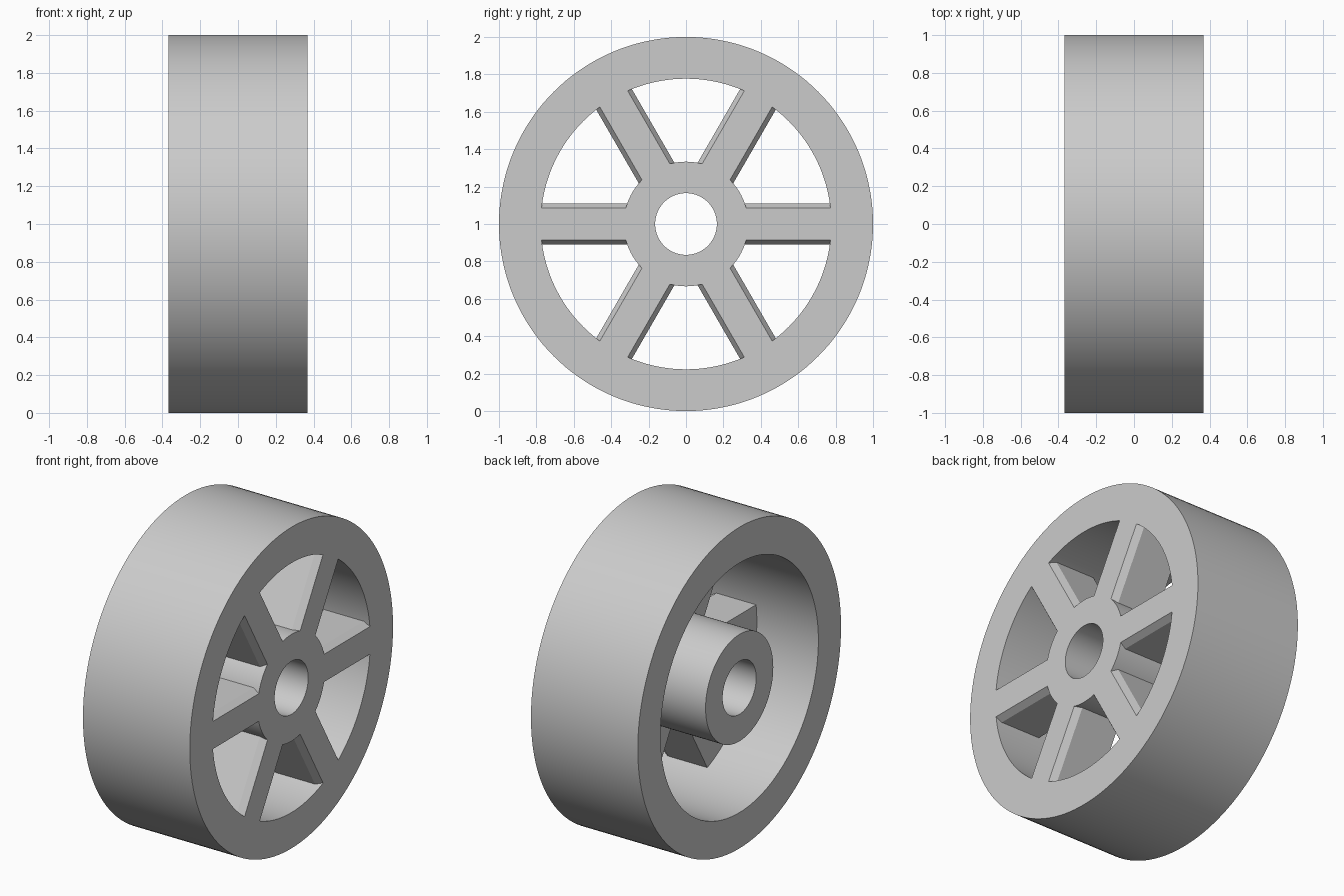
import bpy
import bmesh
import math
from mathutils import Matrix

HALF = 0.368          # half of the wheel width
RIM_IN, RIM_OUT = 0.777, 1.0
BORE, HUB_OUT = 0.165, 0.333
SEGMENTS = 144

cube = bpy.data.objects.get("Cube")
if cube:
    bpy.data.objects.remove(cube, do_unlink=True)

grey = bpy.data.materials.new("plain grey")
grey.use_nodes = True
color = (0.6, 0.6, 0.6, 1.0)
grey.diffuse_color = color
grey.node_tree.nodes["Principled BSDF"].inputs["Base Color"].default_value = color


def finish(bm, name):
    """Turn a bmesh into a grey object with the wheel centre at z = 1."""
    bmesh.ops.recalc_face_normals(bm, faces=bm.faces)
    mesh = bpy.data.meshes.new(name)
    bm.to_mesh(mesh)
    bm.free()
    mesh.materials.append(grey)
    obj = bpy.data.objects.new(name, mesh)
    obj.location.z = 1
    bpy.context.collection.objects.link(obj)
    return obj


def ring(name, inner, outer):
    """Lathe a rectangular profile around the x axis."""
    bm = bmesh.new()
    profile = [(-HALF, inner), (HALF, inner), (HALF, outer), (-HALF, outer)]
    loops = []
    for i in range(SEGMENTS):
        a = 2 * math.pi * i / SEGMENTS
        loops.append([bm.verts.new((x, r * math.cos(a), r * math.sin(a)))
                      for x, r in profile])
    for i, loop in enumerate(loops):
        after = loops[(i + 1) % SEGMENTS]
        for j in range(4):
            k = (j + 1) % 4
            bm.faces.new((loop[j], loop[k], after[k], after[j]))
    return finish(bm, name)


def spoke(name, angle):
    """Extrude a section with chamfered front edges from hub to rim."""
    bm = bmesh.new()
    wide, narrow = 0.11, 0.086
    back, bevel = HALF - 0.312, HALF - 0.04
    half_section = [(back, wide), (bevel, wide), (HALF, narrow)]
    section = half_section + [(x, -w) for x, w in reversed(half_section)]
    start, end = HUB_OUT - 0.022, RIM_IN + 0.005
    face = bm.faces.new([bm.verts.new((x, start, w)) for x, w in section])
    grown = bmesh.ops.extrude_face_region(bm, geom=[face], use_keep_orig=True)
    tip = [v for v in grown["geom"] if isinstance(v, bmesh.types.BMVert)]
    bmesh.ops.translate(bm, verts=tip, vec=(0, end - start, 0))
    bmesh.ops.rotate(bm, verts=bm.verts, matrix=Matrix.Rotation(angle, 3, "X"))
    return finish(bm, name)


# Rim and hub
round_parts = [ring("rim", RIM_IN, RIM_OUT), ring("hub", BORE, HUB_OUT)]

# Six spokes, flush with the +x side
for n in range(6):
    spoke(f"spoke_{n + 1}", n * math.pi / 3)

# Smooth the round walls, keep the edges sharp
bpy.ops.object.select_all(action="DESELECT")
for obj in round_parts:
    obj.select_set(True)
bpy.context.view_layer.objects.active = round_parts[0]
bpy.ops.object.shade_smooth_by_angle(angle=math.radians(30))
